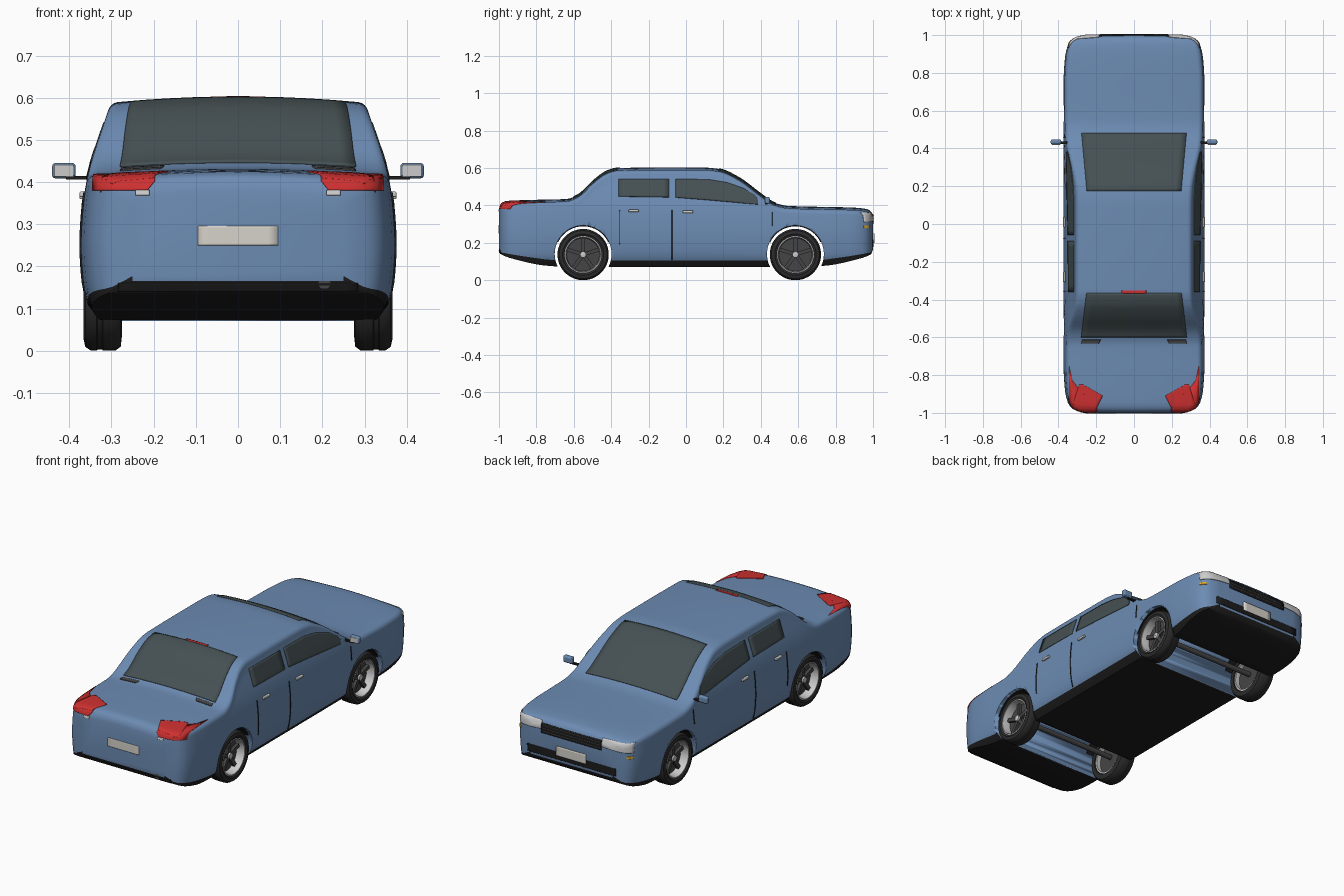
import bpy, bmesh
from math import sin, cos, pi, radians
from mathutils import Vector
from mathutils.bvhtree import BVHTree

if "Cube" in bpy.data.objects:
    bpy.data.objects.remove(bpy.data.objects["Cube"])


def mat(name, r, g, b):
    m = bpy.data.materials.new(name)
    m.diffuse_color = (r, g, b, 1)
    m.use_nodes = True
    m.node_tree.nodes["Principled BSDF"].inputs["Base Color"].default_value = m.diffuse_color
    return m


BLUE, BLACK = mat("paint", .15, .26, .45), mat("black_plastic", .012, .012, .013)
GLASS, RED = mat("glass", .06, .08, .085), mat("red_lens", .62, .03, .03)
LIGHT, PLATE = mat("silver", .6, .6, .6), mat("plate", .68, .65, .6)
RUBBER, DARK = mat("rubber", .025, .025, .025), mat("dark_metal", .06, .06, .06)
AMBER = mat("amber", .75, .4, .03)


def make(name, verts, faces, *mats, angle=40):
    me = bpy.data.meshes.new(name)
    me.from_pydata(verts, [], faces)
    ob = bpy.data.objects.new(name, me)
    bpy.context.collection.objects.link(ob)
    for m in mats:
        me.materials.append(m)
    bm = bmesh.new()
    bm.from_mesh(me)
    bmesh.ops.recalc_face_normals(bm, faces=bm.faces)
    bm.to_mesh(me)
    bm.free()
    bpy.ops.object.select_all(action='DESELECT')
    ob.select_set(True)
    bpy.context.view_layer.objects.active = ob
    bpy.ops.object.shade_smooth_by_angle(angle=radians(angle))
    return ob


def loft(name, rings, *mats, wrap=False, angle=40):
    n, k = len(rings[0]), len(rings)
    faces = [(i * n + j, i * n + (j + 1) % n, (i + 1) % k * n + (j + 1) % n, (i + 1) % k * n + j)
             for i in range(k if wrap else k - 1) for j in range(n)]
    if not wrap:
        faces += [tuple(range(n)), tuple(range((k - 1) * n, k * n))]
    return make(name, [p for r in rings for p in r], faces, *mats, angle=angle)


def lathe(name, profile, y, z, m, side=1, n=48):
    # closed (x, radius) profile turned round an axle
    rings = [[(side * x, y + r * cos(a), z + r * sin(a)) for x, r in profile]
             for a in (2 * pi * i / n for i in range(n))]
    return loft(name, rings, m, wrap=True, angle=35)


def cylinder(name, c, r, depth, axis, m, n=32):
    rings = []
    for s in (-.5, .5):
        rings.append([])
        for i in range(n):
            u, v, w = r * cos(2 * pi * i / n), r * sin(2 * pi * i / n), s * depth
            p = (w, u, v) if axis == 'x' else (u, w, v)
            rings[-1].append(Vector(c) + Vector(p))
    return loft(name, rings, m)


def box(name, c, size, m, bevel=0, rot=0):
    bpy.ops.mesh.primitive_cube_add(size=1, location=c, rotation=(rot, 0, 0))
    ob = bpy.context.object
    ob.name, ob.scale = name, size
    bpy.ops.object.transform_apply(location=False, rotation=False, scale=True)
    ob.data.materials.append(m)
    if bevel:
        b = ob.modifiers.new("bevel", 'BEVEL')
        b.width, b.segments = bevel, 3
    return ob


def curve(table):
    # monotone smooth interpolation through a few points
    xs, ys = zip(*table)
    d = [(ys[i + 1] - ys[i]) / (xs[i + 1] - xs[i]) for i in range(len(xs) - 1)]
    m = [d[0]] + [0 if a * b <= 0 else 2 * a * b / (a + b) for a, b in zip(d, d[1:])] + [d[-1]]

    def f(x):
        x = min(max(x, xs[0]), xs[-1])
        i = max(j for j in range(len(d)) if xs[j] <= x)
        h = xs[i + 1] - xs[i]
        t = (x - xs[i]) / h
        return (ys[i] * (1 + 2 * t) * (1 - t) ** 2 + m[i] * h * t * (1 - t) ** 2
                + ys[i + 1] * t * t * (3 - 2 * t) + m[i + 1] * h * t * t * (t - 1))
    return f


# body shell: cross-sections lofted along y
top = curve([(-1, .38), (-.99, .41), (-.96, .424), (-.8, .43), (-.64, .434), (-.58, .455), (-.48, .545),
             (-.42, .585), (-.36, .6), (-.1, .603), (.1, .602), (.18, .594), (.28, .55), (.4, .462),
             (.47, .415), (.55, .397), (.9, .388), (.97, .38), (.99, .366), (1, .345)])
bottom = curve([(0, .07), (.6, .07), (.75, .078), (.9, .108), (.99, .14), (1, .165)])
plan = curve([(0, 1), (.75, 1), (.88, .98), (.95, .935), (.98, .865), (.99, .81), (1, .68)])
width = curve([(.07, .325), (.1, .352), (.15, .366), (.25, .373), (.35, .367), (.41, .357),
               (.45, .346), (.55, .313), (.6, .297)])
line = curve([(0, .105), (.7, .108), (.85, .125), (1, .15)])


def section(y):
    zt, zb, s, r, crown = top(y), bottom(abs(y)), plan(abs(y)), .028, .013
    zl, zc = max(zb + .012, line(abs(y))), zt - r - crown
    half = [(0, zb), (.5 * s * width(zb), zb), (s * width(zb), zb)]
    half += [(s * width(z), z) for z in (zl + (zc - zl) * i / 10 for i in range(11))]
    xe = s * width(zc) - r
    half += [(xe + r * cos(a), zc + r * sin(a)) for a in (pi / 12 * i for i in range(1, 7))]
    half += [(xe * k, zt - crown * k * k) for k in (.8, .6, .4, .2, 0)]
    return [(x, y, z) for x, z in half] + [(-x, y, z) for x, z in half[-2:0:-1]]


ends = [1, .997, .99, .98, .965, .945, .92]
stations = [-e for e in ends] + [-.9 + .02 * i for i in range(91)] + ends[::-1]
body = loft("body", [section(y) for y in stations], BLUE, BLACK)
per_ring = len(section(0))
for i, p in enumerate(body.data.polygons):
    j = i % per_ring
    if p.loop_total == 4 and (j < 3 or j >= per_ring - 3):
        p.material_index = 1
tree = BVHTree.FromPolygons([v.co.copy() for v in body.data.vertices],
                            [tuple(p.vertices) for p in body.data.polygons])

# wheel arches
AXLES, HUB = (-.55, .585), .137
cutters = [cylinder("arch_cutter", (0, y, .14), .152, 1, 'x', BLUE, 64) for y in AXLES]
for c in cutters:
    c.hide_render = True
    b = body.modifiers.new("arch", 'BOOLEAN')
    b.operation, b.object, b.solver = 'DIFFERENCE', c, 'EXACT'
dg = bpy.context.evaluated_depsgraph_get()
cut = bpy.data.meshes.new_from_object(body.evaluated_get(dg))
body.modifiers.clear()
body.data = cut
for c in cutters:
    bpy.data.objects.remove(c)


def panel(name, axis, sign, cols, m, mirror=False, nv=10, nu=8):
    # thin skin laid on the body; cols are (u, low, high) across the outline
    verts, faces = [], []
    us = [tuple(a + (b - a) * k / nu for a, b in zip(p, q)) for p, q in zip(cols, cols[1:]) for k in range(nu)]
    us.append(cols[-1])
    for u, lo, hi in us:
        for k in range(nv + 1):
            v = lo + (hi - lo) * k / nv
            o = {'x': (sign * 2, u, v), 'y': (u, sign * 2, v), 'z': (v, u, sign * 2)}[axis]
            d = {'x': (-sign, 0, 0), 'y': (0, -sign, 0), 'z': (0, 0, -sign)}[axis]
            hit, nor, _, _ = tree.ray_cast(Vector(o), Vector(d))
            verts.append(hit + nor * .001 if hit else None)
    w = nv + 1
    quads = [(i * w + k, i * w + k + 1, i * w + w + k + 1, i * w + w + k)
             for i in range(len(us) - 1) for k in range(nv)]
    quads = [q for q in quads if all(verts[i] is not None for i in q)]
    verts = [v if v is not None else Vector((0, 0, .3)) for v in verts]
    faces = list(quads)
    if mirror:
        n = len(verts)
        verts += [Vector((-v.x, v.y, v.z)) for v in verts]
        faces += [tuple(i + n for i in reversed(q)) for q in quads]
    ob = make(name, verts, faces, m)
    bm = bmesh.new()
    bm.from_mesh(ob.data)
    bmesh.ops.delete(bm, geom=[v for v in bm.verts if not v.link_faces], context='VERTS')
    bm.to_mesh(ob.data)
    bm.free()
    s = ob.modifiers.new("thickness", 'SOLIDIFY')
    s.thickness, s.offset = .005, 0
    return ob


def rect(a, b, lo, hi):
    return [(a, lo, hi), (b, lo, hi)]


# glass
panel("windscreen", 'z', 1, [(.175, -.25, .25), (.48, -.278, .278)], GLASS, nu=20, nv=16)
panel("rear_window", 'z', 1, [(-.60, -.28, .28), (-.365, -.252, .252)], GLASS, nu=20, nv=16)
panel("rear_side_window", 'x', 1, [(-.36, .447, .54), (-.09, .443, .54)], GLASS, True)
panel("front_side_window", 'x', 1, [(-.057, .442, .54), (.12, .428, .538), (.22, .419, .522),
                                    (.31, .411, .49), (.37, .406, .455), (.385, .405, .43)], GLASS, True)
# rear lamps and trim
panel("tail_lamp", 'y', -1, [(.197, .402, .42), (.215, .38, .42), (.343, .38, .416)], RED, True)
panel("tail_lamp_top", 'z', 1, [(-.985, .2, .295), (-.97, .195, .325), (-.91, .165, .31), (-.85, .27, .29)], RED, True)
panel("high_brake_lamp", 'z', 1, rect(-.367, -.352, -.065, .065), RED)
panel("reverse_lamp", 'y', -1, rect(.21, .243, .368, .38), LIGHT, True)
panel("rear_plate", 'y', -1, rect(-.095, .095, .25, .296), PLATE)
panel("rear_bumper_strip", 'y', -1, rect(-.284, .284, .142, .161), BLACK, nu=20)
panel("rear_glass_clip", 'z', 1, [(-.632, .185, .28), (-.612, .175, .275)], DARK, True)
cylinder("exhaust", (.205, -.97, .16), .014, .06, 'y', DARK)
# front lamps, grille and plate
panel("headlamp", 'y', 1, [(.185, .322, .362), (.27, .316, .362), (.345, .31, .36)], LIGHT, True, nu=10)
panel("grille", 'y', 1, rect(-.185, .185, .3, .352), BLACK, nu=12)
for z in (.312, .328, .344):
    box("grille_bar", (0, 1.0, z), (.36, .01, .004), DARK)
panel("lower_intake", 'y', 1, rect(-.27, .27, .178, .218), BLACK, nu=16)
plate = panel("front_plate", 'y', 1, rect(-.09, .09, .2, .25), PLATE)
plate.modifiers[0].thickness = .011
panel("side_marker", 'x', 1, rect(.95, .98, .279, .292), AMBER, True)
# door gaps and handles
for y, lo, hi in ((-.355, .19, .375), (-.075, .11, .375), (.46, .29, .365)):
    panel("door_gap", 'x', 1, rect(y - .0015, y + .0015, lo, hi), BLACK, True, nu=1)
for s in (-1, 1):
    for y, z in ((-.28, .371), (.01, .366)):
        box("door_handle", (s * .369, y, z), (.014, .055, .013), LIGHT, .004)
    # door mirrors
    box("mirror_stem", (s * .378, .43, .41), (.06, .014, .009), BLACK)
    box("mirror_shell", (s * .413, .435, .427), (.056, .026, .037), BLUE, .009)
    box("mirror_glass", (s * .413, .421, .427), (.046, .003, .028), LIGHT, .001)

# wheels
TYRE = [(.36, .099), (.366, .11), (.362, .128), (.35, .136), (.335, .137), (.333, .134), (.322, .134), (.32, .137),
        (.29, .136), (.278, .127), (.275, .1), (.29, .096), (.345, .096)]
RIM = [(.36, .1), (.361, .093), (.33, .088), (.28, .088), (.28, .097), (.34, .097)]
DISC = [(.315, .001), (.315, .089), (.305, .089), (.305, .001)]
CAP = [(.345, .001), (.343, .016), (.31, .018), (.31, .001)]
for y in AXLES:
    cylinder("axle", (0, y, HUB), .014, .6, 'x', DARK)
    for s in (-1, 1):
        lathe("tyre", TYRE, y, HUB, RUBBER, s)
        lathe("rim", RIM, y, HUB, LIGHT, s)
        lathe("wheel_disc", DISC, y, HUB, DARK, s)
        lathe("hub_cap", CAP, y, HUB, LIGHT, s, 24)
        for i in range(5):
            a = 2 * pi * i / 5 + pi / 2
            box("spoke", (s * .326, y + .052 * cos(a), HUB + .052 * sin(a)), (.016, .08, .02), DARK, 0, a)
        # dark arch lining above the wheel
        arc = [radians(25 + 130 * i / 24) for i in range(25)]
        loft("arch_liner", [[(s * x, y + r * cos(a), .14 + r * sin(a)) for x, r in
                             ((.25, .148), (.352, .148), (.352, .156), (.25, .156))] for a in arc], BLACK)
